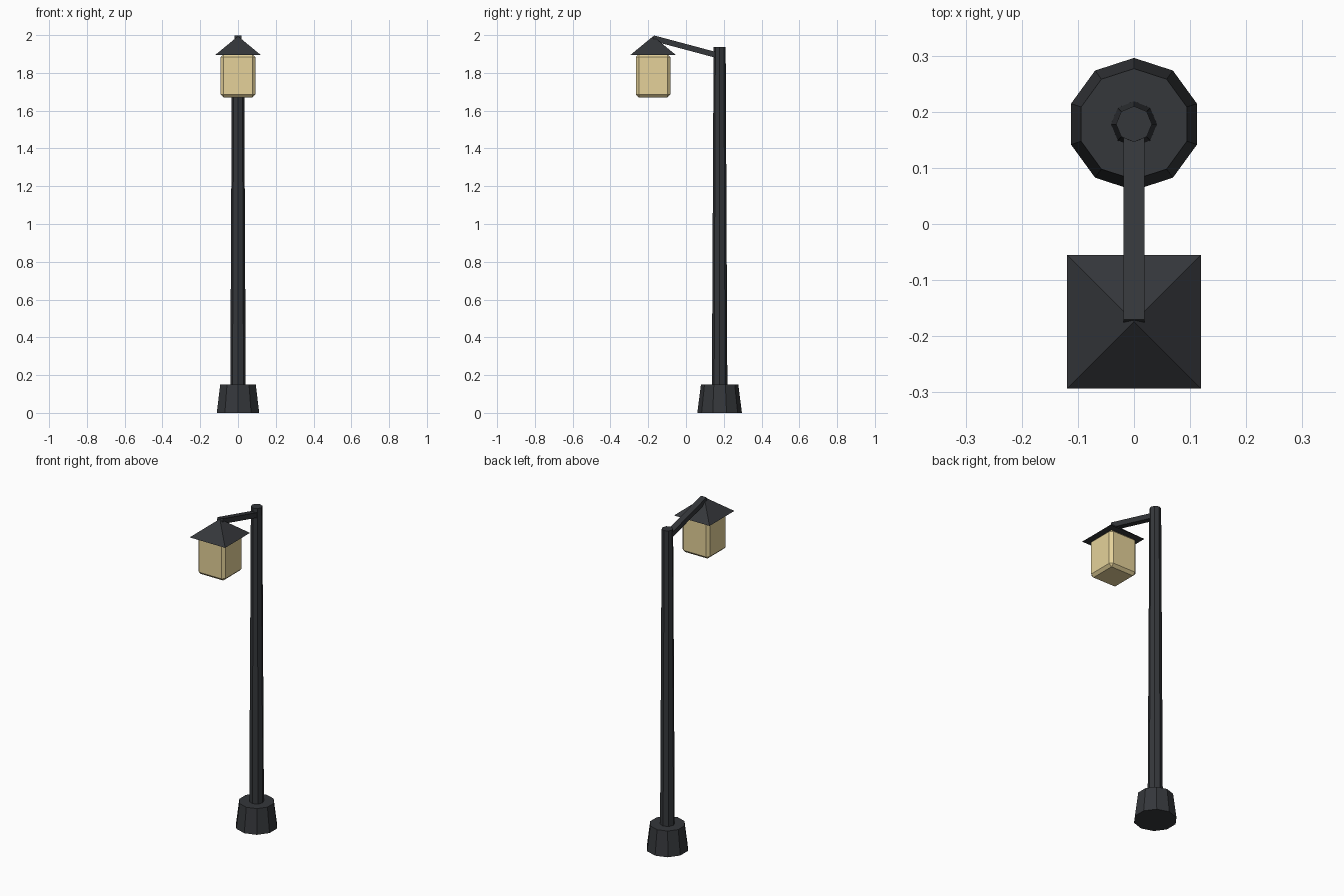
import bpy
import math
from mathutils import Vector

if "Cube" in bpy.data.objects:
    bpy.data.objects.remove(bpy.data.objects["Cube"])

POLE_Y, LAMP_Y = 0.178, -0.174


def material(name, color):
    m = bpy.data.materials.new(name)
    m.diffuse_color = color
    m.use_nodes = True
    m.node_tree.nodes["Principled BSDF"].inputs["Base Color"].default_value = m.diffuse_color
    return m


iron = material("dark_iron", (0.035, 0.038, 0.043, 1))
glass = material("warm_glass", (0.78, 0.64, 0.32, 1))


def finish(name, mat):
    o = bpy.context.object
    o.name = name
    o.data.materials.append(mat)
    return o


def taper(name, sides, r1, r2, z1, z2, y, turn):
    """Flat-sided tapered prism standing on z1."""
    bpy.ops.mesh.primitive_cone_add(
        vertices=sides, radius1=r1, radius2=r2, depth=z2 - z1,
        location=(0, y, (z1 + z2) / 2), rotation=(0, 0, turn))
    return finish(name, iron)


# Ten-sided foot and slim eight-sided post
taper("base", 10, 0.118, 0.099, 0, 0.15, POLE_Y, 0)
taper("pole", 8, 0.041, 0.032, 0.13, 1.937, POLE_Y, 0)

# Four-sided lantern roof
taper("lantern_roof", 4, 0.119 * math.sqrt(2), 0, 1.896, 1.994, LAMP_Y, math.pi / 4)

# Bracket arm rising from the pole to the roof peak
start, end = Vector((0, POLE_Y, 1.89)), Vector((0, -0.174, 1.984))
span = end - start
bpy.ops.mesh.primitive_cube_add(
    size=1, location=(start + end) / 2,
    rotation=(math.atan2(span.z, span.y) - math.pi, 0, 0))
arm = finish("arm", iron)
arm.scale = (0.037, span.length, 0.03)

# Lantern body with chamfered edges
bpy.ops.mesh.primitive_cube_add(size=1, location=(0, LAMP_Y, 1.785))
lantern = finish("lantern_glass", glass)
lantern.scale = (0.183, 0.183, 0.23)
bpy.ops.object.transform_apply(location=False, rotation=False, scale=True)
bevel = lantern.modifiers.new("chamfer", "BEVEL")
bevel.width = 0.016
bevel.segments = 1
